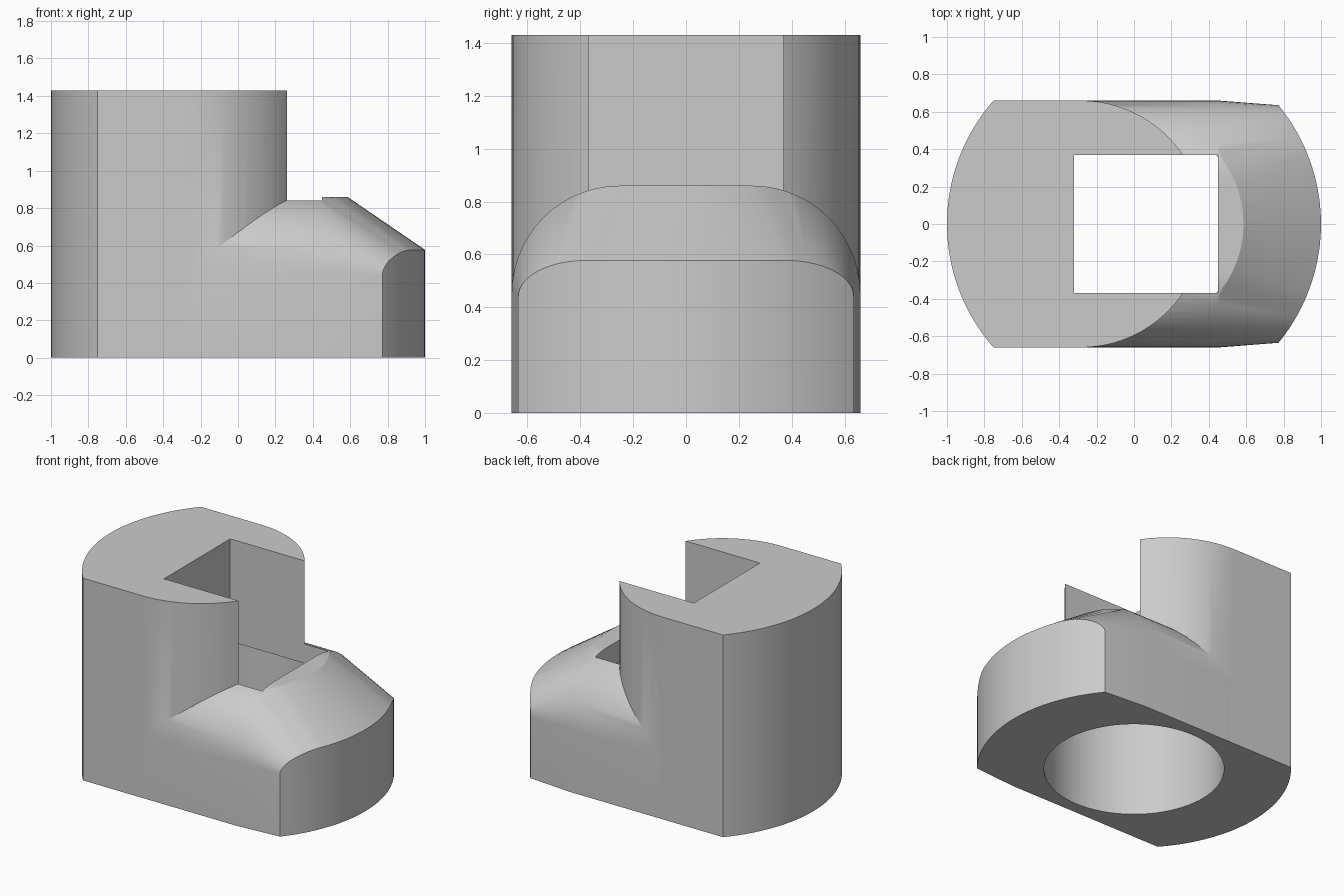
import bpy, bmesh
from math import sin, cos, pi, sqrt, radians, asin

if "Cube" in bpy.data.objects:
    bpy.data.objects.remove(bpy.data.objects["Cube"])

grey = bpy.data.materials.new("plain_grey")
grey.use_nodes = True
grey.diffuse_color = (0.6, 0.6, 0.6, 1)
grey.node_tree.nodes["Principled BSDF"].inputs["Base Color"].default_value = (0.6, 0.6, 0.6, 1)

HALF = 0.66        # half width of the body
HEIGHT = 1.43
BORE_TOP = 0.705


def finish(name, bm):
    bmesh.ops.recalc_face_normals(bm, faces=bm.faces)
    mesh = bpy.data.meshes.new(name)
    bm.to_mesh(mesh)
    bm.free()
    mesh.materials.append(grey)
    obj = bpy.data.objects.new(name, mesh)
    bpy.context.collection.objects.link(obj)
    return obj


def prism(name, outline, z0, z1):
    bm = bmesh.new()
    low = [bm.verts.new((x, y, z0)) for x, y in outline]
    high = [bm.verts.new((x, y, z1)) for x, y in outline]
    bm.faces.new(low)
    bm.faces.new(high)
    for i in range(len(low)):
        j = (i + 1) % len(low)
        bm.faces.new((low[i], low[j], high[j], high[i]))
    return finish(name, bm)


def arc(cx, r, a0, a1, n):
    return [(cx + r * cos(a0 + (a1 - a0) * i / n), r * sin(a0 + (a1 - a0) * i / n))
            for i in range(n + 1)]


def arch(half, flat, spring, crown, n=14):
    """Rounded-shoulder cross-section, as (y, z) pairs from right to left."""
    side = []
    for i in range(n + 1):
        a = pi / 2 * i / n
        side.append((flat + (half - flat) * cos(a), spring + (crown - spring) * sin(a)))
    middle = [(flat * k / 6, crown) for k in range(5, -6, -1)]
    return side + middle + [(-y, z) for y, z in reversed(side)]


def loft(name, rows):
    """Solid between a lofted top skin and the ground."""
    bm = bmesh.new()
    top = [[bm.verts.new(p) for p in row] for row in rows]
    low = [[bm.verts.new((x, y, 0)) for x, y, z in row] for row in rows]
    last = len(rows[0]) - 1
    for i in range(len(rows) - 1):
        for grid in (top, low):
            for j in range(last):
                bm.faces.new((grid[i][j], grid[i][j + 1], grid[i + 1][j + 1], grid[i + 1][j]))
        for j in (0, last):
            bm.faces.new((top[i][j], top[i + 1][j], low[i + 1][j], low[i][j]))
    for i in (0, len(rows) - 1):
        for j in range(last):
            bm.faces.new((top[i][j], top[i][j + 1], low[i][j + 1], low[i][j]))
    return finish(name, bm)


def boolean(target, other, operation):
    mod = target.modifiers.new(operation, "BOOLEAN")
    mod.operation = operation
    mod.solver = "EXACT"
    mod.object = other
    bpy.context.view_layer.objects.active = target
    bpy.ops.object.modifier_apply(modifier=mod.name)
    bpy.data.objects.remove(other)


# tall rear tower with a rounded back and curved front corners
swing = asin(HALF)
outline = arc(-0.285, HALF, -pi / 2, pi / 2, 48) + arc(0, 1, pi - swing, pi + swing, 32)
body = prism("body", outline, 0, HEIGHT)

# low arched nose sloping down to a rounded end
shoulder = arch(HALF, 0.25, 0.45, 0.86)
end = arch(0.635, 0.38, 0.44, 0.577)
nose = loft("nose", [
    [(-0.25, y, z) for y, z in shoulder],
    [(max(0.452, sqrt(max(0, 0.585 ** 2 - y * y))), y, z) for y, z in shoulder],
    [(sqrt(1 - y * y), y, z) for y, z in end],
])
boolean(body, nose, "UNION")

# round bore from below, square pocket from above
bore = prism("bore", arc(0, 0.574, 0, 2 * pi, 96)[:-1], -0.1, BORE_TOP)
boolean(body, bore, "DIFFERENCE")
pocket = prism("pocket", [(-0.32, -0.37), (0.45, -0.37), (0.45, 0.37), (-0.32, 0.37)], 0.5, 2)
boolean(body, pocket, "DIFFERENCE")

bpy.ops.object.select_all(action="DESELECT")
body.select_set(True)
bpy.context.view_layer.objects.active = body
bpy.ops.object.shade_smooth_by_angle(angle=radians(25))
